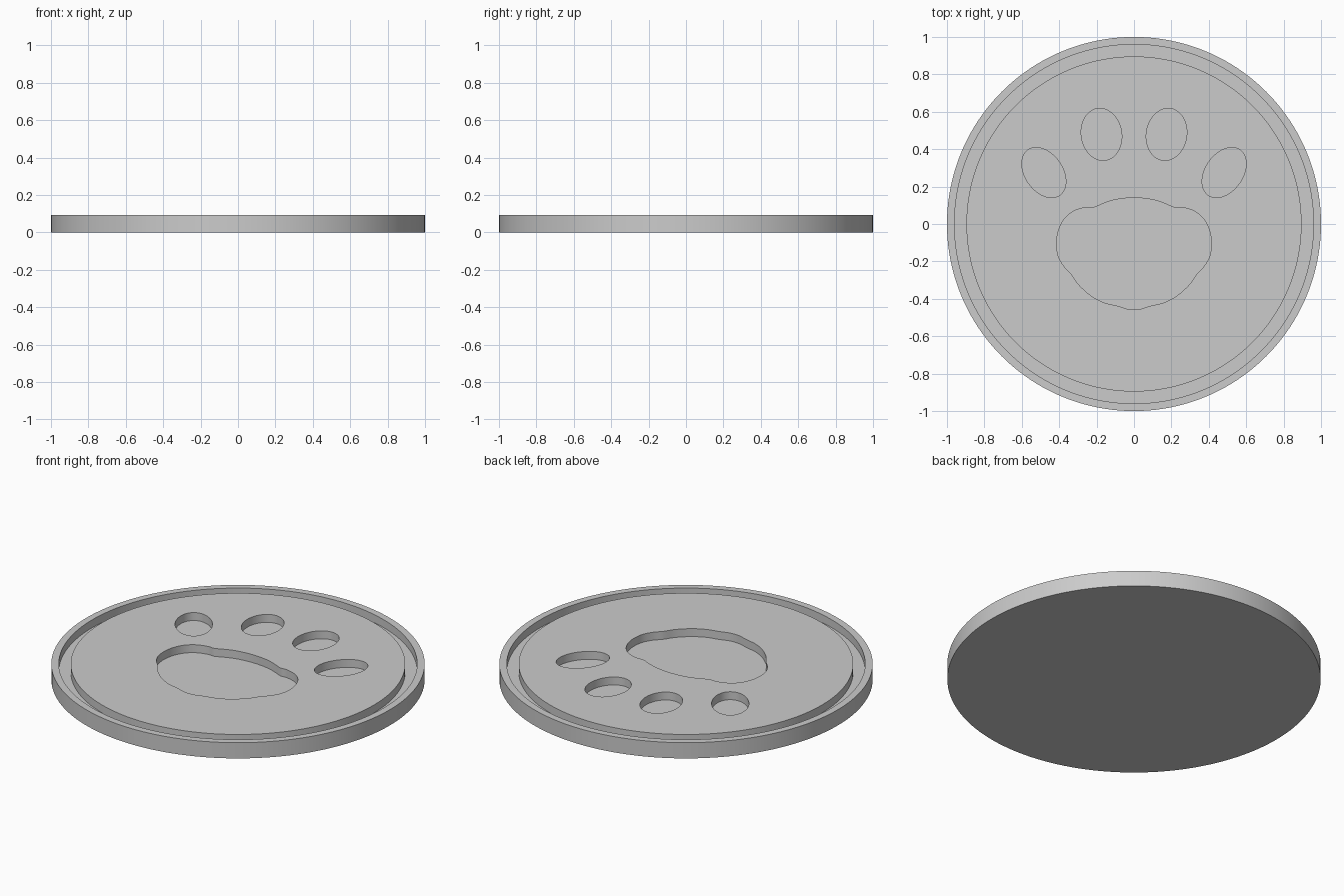
import bpy, bmesh, math
from mathutils import Vector

if "Cube" in bpy.data.objects:
    bpy.data.objects.remove(bpy.data.objects["Cube"])

HEIGHT = 0.093      # full thickness of the disc
FLOOR = 0.046       # level of the groove and paw recesses

grey = bpy.data.materials.new("grey")
grey.diffuse_color = (0.6, 0.6, 0.6, 1)
grey.use_nodes = True
grey.node_tree.nodes["Principled BSDF"].inputs["Base Color"].default_value = grey.diffuse_color


def make_object(name, bm):
    bmesh.ops.recalc_face_normals(bm, faces=bm.faces)
    mesh = bpy.data.meshes.new(name)
    bm.to_mesh(mesh)
    bm.free()
    mesh.materials.append(grey)
    obj = bpy.data.objects.new(name, mesh)
    bpy.context.collection.objects.link(obj)
    return obj


def lathe(name, profile, steps):
    """Revolve (radius, z) points; both ends are closed with flat caps."""
    bm = bmesh.new()
    rings = [[bm.verts.new((r * math.cos(2 * math.pi * i / steps),
                            r * math.sin(2 * math.pi * i / steps), z))
              for i in range(steps)] for r, z in profile]
    for a, b in zip(rings, rings[1:]):
        for i in range(steps):
            j = (i + 1) % steps
            bm.faces.new((a[i], a[j], b[j], b[i]))
    bm.faces.new(rings[0])
    bm.faces.new(rings[-1])
    return make_object(name, bm)


def prism(name, outline):
    """Upright cutter from the recess floor to above the disc."""
    bm = bmesh.new()
    face = bm.faces.new([bm.verts.new((x, y, FLOOR)) for x, y in outline])
    top = bmesh.ops.extrude_face_region(bm, geom=[face])["geom"]
    bmesh.ops.translate(bm, vec=(0, 0, 0.1),
                        verts=[v for v in top if isinstance(v, bmesh.types.BMVert)])
    return make_object(name, bm)


def oval(cx, cy, rx, ry, tilt, steps=48):
    c, s = math.cos(tilt), math.sin(tilt)
    pts = []
    for i in range(steps):
        t = 2 * math.pi * i / steps
        x, y = rx * math.cos(t), ry * math.sin(t)
        pts.append((cx + x * c + y * s, cy - x * s + y * c))
    return pts


def smooth_loop(points, steps=4):
    """Closed Catmull-Rom curve through the points."""
    p = [Vector(q) for q in points]
    n, out = len(p), []
    for i in range(n):
        a, b, c, d = p[i - 1], p[i], p[(i + 1) % n], p[(i + 2) % n]
        for k in range(steps):
            t = k / steps
            out.append(0.5 * (2 * b + (c - a) * t + (2 * a - 5 * b + 4 * c - d) * t * t
                              + (3 * b - a - 3 * c + d) * t ** 3))
    return out


# Disc with a raised rim and a ring groove
disc = lathe("paw_disc", [(1, 0), (1, HEIGHT), (0.96, HEIGHT), (0.96, FLOOR),
                          (0.896, FLOOR), (0.896, HEIGHT)], 160)

# Main pad outline, right half from top to bottom, then mirrored
half = [(0, 0.14), (0.1, 0.13), (0.17, 0.107), (0.215, 0.088), (0.26, 0.088),
        (0.32, 0.07), (0.37, 0.03), (0.402, -0.03), (0.414, -0.10), (0.405, -0.17),
        (0.375, -0.225), (0.335, -0.268), (0.295, -0.325), (0.23, -0.383),
        (0.16, -0.42), (0.09, -0.437), (0.04, -0.453), (0, -0.457)]
pad = half + [(-x, y) for x, y in half[-2:0:-1]]
cutters = [prism("pad_cutter", smooth_loop(pad))]

# Inner and outer toes on both sides
for side in (1, -1):
    cutters.append(prism("inner_toe_cutter",
                         oval(side * 0.174, 0.479, 0.108, 0.14, side * math.radians(9))))
    cutters.append(prism("outer_toe_cutter",
                         oval(side * 0.482, 0.275, 0.1, 0.148, side * math.radians(35))))

# Cut the paw print into the disc
bpy.context.view_layer.objects.active = disc
disc.select_set(True)
for cutter in cutters:
    mod = disc.modifiers.new("paw_cut", 'BOOLEAN')
    mod.operation = 'DIFFERENCE'
    mod.solver = 'EXACT'
    mod.object = cutter
    bpy.ops.object.modifier_apply(modifier=mod.name)
for cutter in cutters:
    bpy.data.objects.remove(cutter, do_unlink=True)
bpy.ops.object.shade_smooth_by_angle(angle=math.radians(30))
